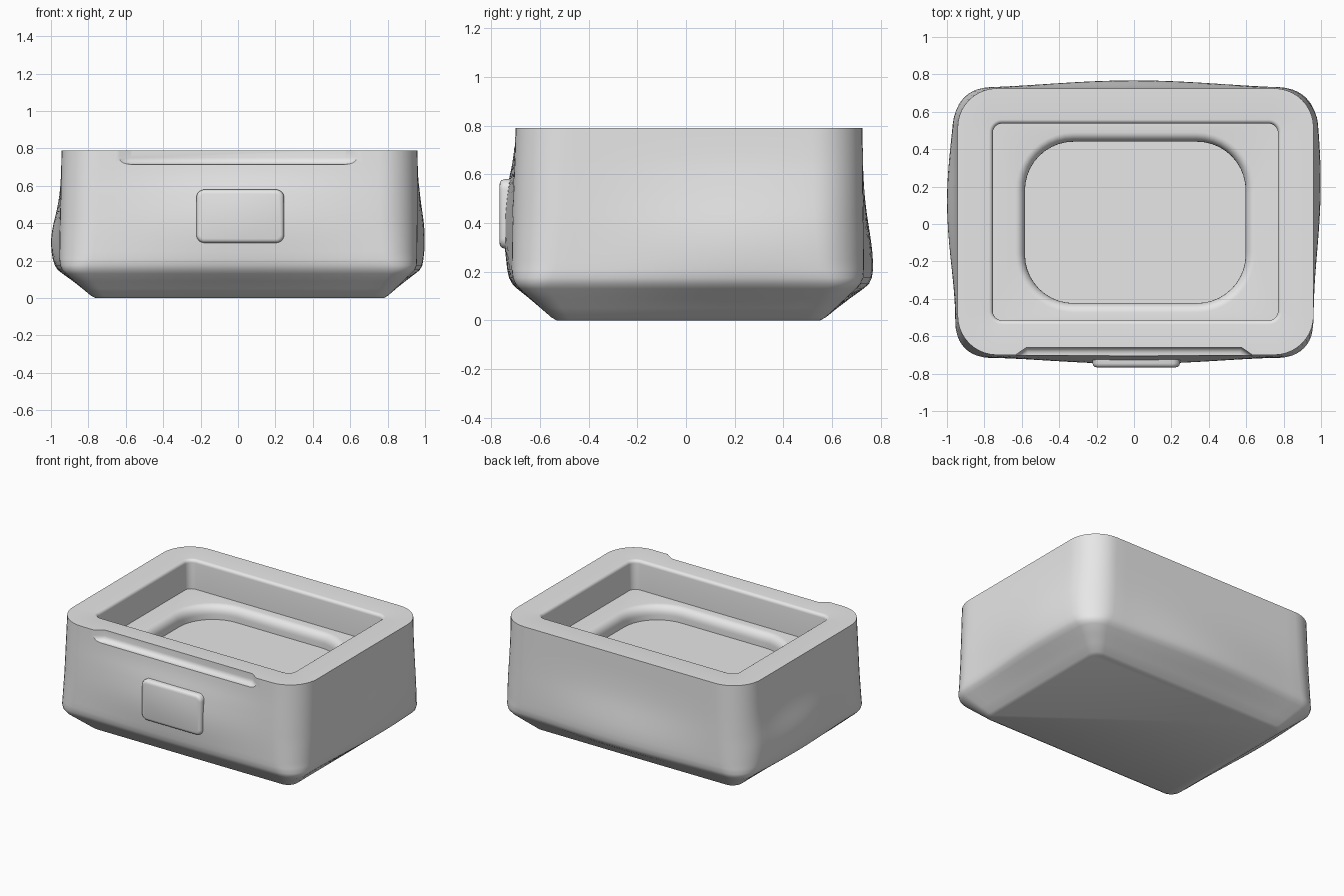
import bpy, bmesh, math
from mathutils import Vector

cube = bpy.data.objects.get("Cube")
if cube:
    bpy.data.objects.remove(cube, do_unlink=True)

grey = bpy.data.materials.new("plain grey")
grey.use_nodes = True
grey.diffuse_color = (0.8, 0.8, 0.8, 1)
grey.node_tree.nodes["Principled BSDF"].inputs["Base Color"].default_value = (0.8, 0.8, 0.8, 1)

HEIGHT = 0.79


def ring(x0, x1, y0, y1, r, arc=10, side=18):
    """Rounded rectangle with subdivided straight sides."""
    corners = [(x1 - r, y1 - r), (x0 + r, y1 - r), (x0 + r, y0 + r), (x1 - r, y0 + r)]
    pts = []
    for i, (cx, cy) in enumerate(corners):
        for k in range(arc + 1):
            a = math.pi / 2 * (i + k / arc)
            pts.append(Vector((cx + r * math.cos(a), cy + r * math.sin(a))))
        nx, ny = corners[(i + 1) % 4]
        a = math.pi / 2 * (i + 1)
        end = Vector((nx + r * math.cos(a), ny + r * math.sin(a)))
        start = pts[-1]
        pts += [start.lerp(end, k / side) for k in range(1, side)]
    return pts


def make_object(name, bm):
    bmesh.ops.recalc_face_normals(bm, faces=bm.faces[:])
    mesh = bpy.data.meshes.new(name)
    bm.to_mesh(mesh)
    bm.free()
    mesh.materials.append(grey)
    obj = bpy.data.objects.new(name, mesh)
    bpy.context.collection.objects.link(obj)
    return obj


def finish(obj):
    bpy.ops.object.select_all(action='DESELECT')
    obj.select_set(True)
    bpy.context.view_layer.objects.active = obj
    bpy.ops.object.shade_smooth_by_angle(angle=math.radians(35))


# Soft swellings: axis, direction, amount, centre along side, span, height, spread
BULGES = [(0, -1, 0.046, 0.12, 0.68, 0.30, 0.18),
          (0, 1, 0.040, 0.22, 0.75, 0.30, 0.24),
          (1, -1, 0.038, 0.0, 0.95, 0.40, 0.24),
          (1, 1, 0.040, 0.0, 0.95, 0.22, 0.22)]


def swell(p, z, box):
    q = p.copy()
    for axis, sign, amount, centre, span, zc, zw in BULGES:
        if p[axis] * sign <= 0:
            continue
        limit = box[axis * 2 + (sign > 0)]
        t = min(1, abs(p[1 - axis] - centre) / span)
        fade = math.cos(t * math.pi / 2) ** 2 * (p[axis] / limit) ** 6
        lift = math.exp(-((z - zc) / zw) ** 2) * min(1, z / 0.14)
        lift *= min(1, (HEIGHT - z) / 0.2)
        q[axis] += sign * amount * fade * lift
    return q


# Outer wall sections, from base to rim: z, x range, y range, corner radius
OUTER = [(0, -0.76, 0.78, -0.53, 0.55, 0.06),
         (0.012, -0.785, 0.80, -0.552, 0.572, 0.07),
         (0.13, -0.92, 0.925, -0.683, 0.697, 0.12),
         (0.15, -0.94, 0.945, -0.70, 0.715, 0.14),
         (0.175, -0.951, 0.955, -0.711, 0.725, 0.16),
         (0.21, -0.955, 0.957, -0.714, 0.728, 0.18),
         (0.4, -0.952, 0.96, -0.71, 0.728, 0.20),
         (HEIGHT, -0.943, 0.96, -0.70, 0.725, 0.21)]

bm = bmesh.new()
loops = []


def add_loop(z, pts):
    loops.append([bm.verts.new((p.x, p.y, z)) for p in pts])


for low, high in zip(OUTER, OUTER[1:]):
    steps = max(1, round((high[0] - low[0]) / 0.035))
    for k in range(steps):
        z, *box = [a + (b - a) * k / steps for a, b in zip(low, high)]
        add_loop(z, [swell(p, z, box) for p in ring(*box)])
add_loop(HEIGHT, ring(*OUTER[-1][1:]))


def recess(x0, x1, y0, y1, r, top, bottom, round_w, round_h, steps=6):
    """Pocket with a rounded upper lip."""
    for k in range(steps + 1):
        a = math.pi / 2 * k / steps
        g = round_w * (1 - math.sin(a))
        z = top - round_h * (1 - math.cos(a))
        add_loop(z, ring(x0 - g, x1 + g, y0 - g, y1 + g, r + g))
    if top - round_h > bottom + 0.001:
        add_loop(bottom, ring(x0, x1, y0, y1, r))


# Upper pocket, ledge and deeper rounded pocket
recess(-0.755, 0.77, -0.515, 0.537, 0.05, HEIGHT, 0.585, 0.022, 0.022)
recess(-0.583, 0.597, -0.423, 0.44, 0.26, 0.585, 0.49, 0.05, 0.06)

for a, b in zip(loops, loops[1:]):
    n = len(a)
    for i in range(n):
        j = (i + 1) % n
        bm.faces.new((a[i], a[j], b[j], b[i]))
bm.faces.new(loops[0])
bm.faces.new(loops[-1])
body = make_object("body_shell", bm)

# Finger groove along the front rim
bm = bmesh.new()
outline = [(-0.70, -0.85), (-0.65, -0.712), (-0.575, -0.66),
           (0.575, -0.66), (0.65, -0.712), (0.70, -0.85)]
base = bm.faces.new([bm.verts.new((x, y, 0.715)) for x, y in outline])
grown = bmesh.ops.extrude_face_region(bm, geom=[base])
bmesh.ops.translate(bm, vec=(0, 0, 0.2),
                    verts=[v for v in grown["geom"] if isinstance(v, bmesh.types.BMVert)])
lower_back = [e for e in bm.edges if all(v.co.z < 0.72 and v.co.y > -0.8 for v in e.verts)]
bmesh.ops.bevel(bm, geom=lower_back, offset=0.035, segments=5, profile=0.5, affect='EDGES')
cutter = make_object("groove_cutter", bm)
cutter.hide_render = True
cut = body.modifiers.new("groove", 'BOOLEAN')
cut.operation = 'DIFFERENCE'
cut.solver = 'EXACT'
cut.object = cutter
depsgraph = bpy.context.evaluated_depsgraph_get()
carved = bpy.data.meshes.new_from_object(body.evaluated_get(depsgraph))
body.modifiers.clear()
body.data = carved
bpy.data.objects.remove(cutter, do_unlink=True)
finish(body)

# Raised front latch plate with softened edges
bm = bmesh.new()
sections = []
for y, inset in ((-0.68, 0), (-0.745, 0), (-0.757, 0.004), (-0.763, 0.011), (-0.766, 0.022)):
    pts = ring(-0.222 + inset, 0.246 - inset, 0.295 + inset, 0.58 - inset, 0.042 - inset, 6, 2)
    sections.append([bm.verts.new((p.x, y, p.y)) for p in pts])
for a, b in zip(sections, sections[1:]):
    for i in range(len(a)):
        j = (i + 1) % len(a)
        bm.faces.new((a[i], a[j], b[j], b[i]))
bm.faces.new(sections[0])
bm.faces.new(sections[-1])
finish(make_object("front_latch", bm))
